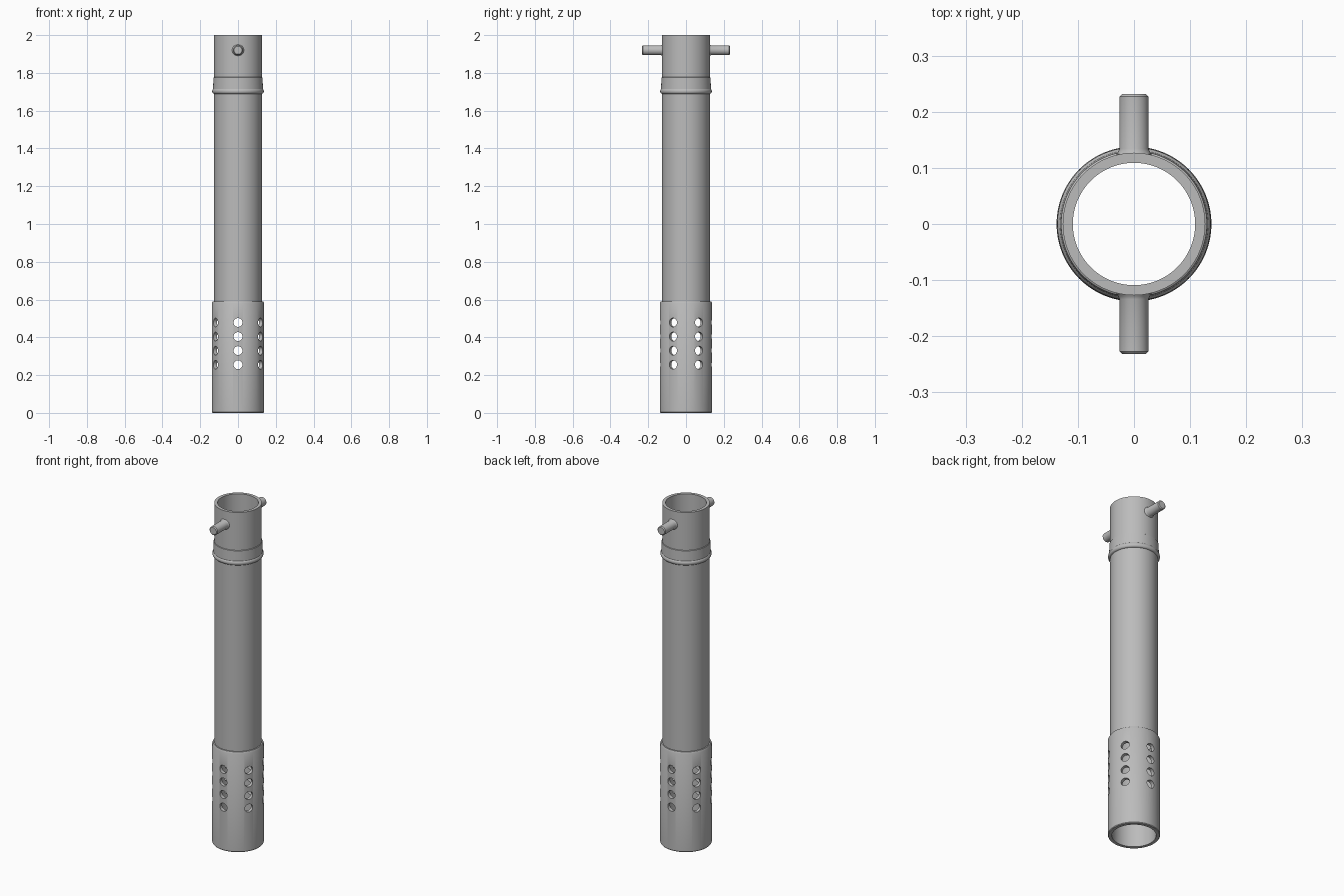
import bpy, bmesh, math
from mathutils import Matrix, Vector

cube = bpy.data.objects.get("Cube")
if cube:
    bpy.data.objects.remove(cube, do_unlink=True)

grey = bpy.data.materials.new("satin grey metal")
grey.use_nodes = True
colour = (0.5, 0.5, 0.5, 1)
grey.diffuse_color = colour
grey.node_tree.nodes["Principled BSDF"].inputs["Base Color"].default_value = colour


def add_object(name, bm):
    bmesh.ops.recalc_face_normals(bm, faces=bm.faces)
    mesh = bpy.data.meshes.new(name)
    bm.to_mesh(mesh)
    bm.free()
    mesh.materials.append(grey)
    obj = bpy.data.objects.new(name, mesh)
    bpy.context.collection.objects.link(obj)
    return obj


def lathe(name, profile, steps):
    """Spin a closed (radius, height) profile around the z axis."""
    bm = bmesh.new()
    verts = [bm.verts.new((r, 0, z)) for r, z in profile]
    edges = [bm.edges.new((v, verts[(i + 1) % len(verts)])) for i, v in enumerate(verts)]
    bmesh.ops.spin(bm, geom=verts + edges, cent=(0, 0, 0), axis=(0, 0, 1),
                   angle=math.tau, steps=steps, use_merge=True)
    bmesh.ops.remove_doubles(bm, verts=bm.verts, dist=0.00001)
    return add_object(name, bm)


def activate(obj):
    bpy.ops.object.select_all(action='DESELECT')
    obj.select_set(True)
    bpy.context.view_layer.objects.active = obj


def smooth(obj):
    activate(obj)
    bpy.ops.object.shade_smooth_by_angle(angle=math.radians(30))


# Hollow tube: wide lower sleeve, long shaft, bead, tapered collar and plain top
bead = [(0.126 + 0.011 * math.sin(a), 1.703 - 0.014 * math.cos(a))
        for a in (math.pi * i / 8 for i in range(7))]
outer = [(0.135, 0), (0.138, 0.004), (0.138, 0.58), (0.133, 0.59), (0.126, 0.59)]
outer += bead + [(0.132, 1.715), (0.130, 1.775), (0.127, 1.777), (0.127, 2)]
inner = [(0.109, 2), (0.109, 0.57), (0.117, 0.56), (0.117, 0)]
tube = lathe("tube_body", outer + inner, 96)

# Six columns of four round vent holes through the sleeve wall
bm = bmesh.new()
for column in range(6):
    angle = math.radians(90 + 60 * column)
    direction = Vector((math.cos(angle), math.sin(angle), 0))
    turn = direction.to_track_quat('Z', 'Y').to_matrix().to_4x4()
    for row in range(4):
        place = direction * 0.128 + Vector((0, 0, 0.255 + 0.0745 * row))
        bmesh.ops.create_cone(bm, cap_ends=True, segments=32, radius1=0.0235,
                              radius2=0.0235, depth=0.06,
                              matrix=Matrix.Translation(place) @ turn)
cutter = add_object("vent_hole_cutter", bm)
cutter.hide_render = True
cut = tube.modifiers.new("vent holes", 'BOOLEAN')
cut.operation = 'DIFFERENCE'
cut.solver = 'EXACT'
cut.object = cutter
activate(tube)
bpy.ops.object.modifier_apply(modifier=cut.name)
bpy.data.objects.remove(cutter, do_unlink=True)
smooth(tube)

# Front and back pins with a small root flare and chamfered tip
pin_profile = [(0, 0.115), (0.031, 0.115), (0.031, 0.125), (0.028, 0.129),
               (0.026, 0.134), (0.026, 0.227), (0.021, 0.232), (0, 0.232)]
for name, side in (("front_pin", 1), ("back_pin", -1)):
    pin = lathe(name, pin_profile, 32)
    pin.data.transform(Matrix.Translation((0, 0, 1.92))
                       @ Matrix.Rotation(side * math.pi / 2, 4, 'X'))
    smooth(pin)
